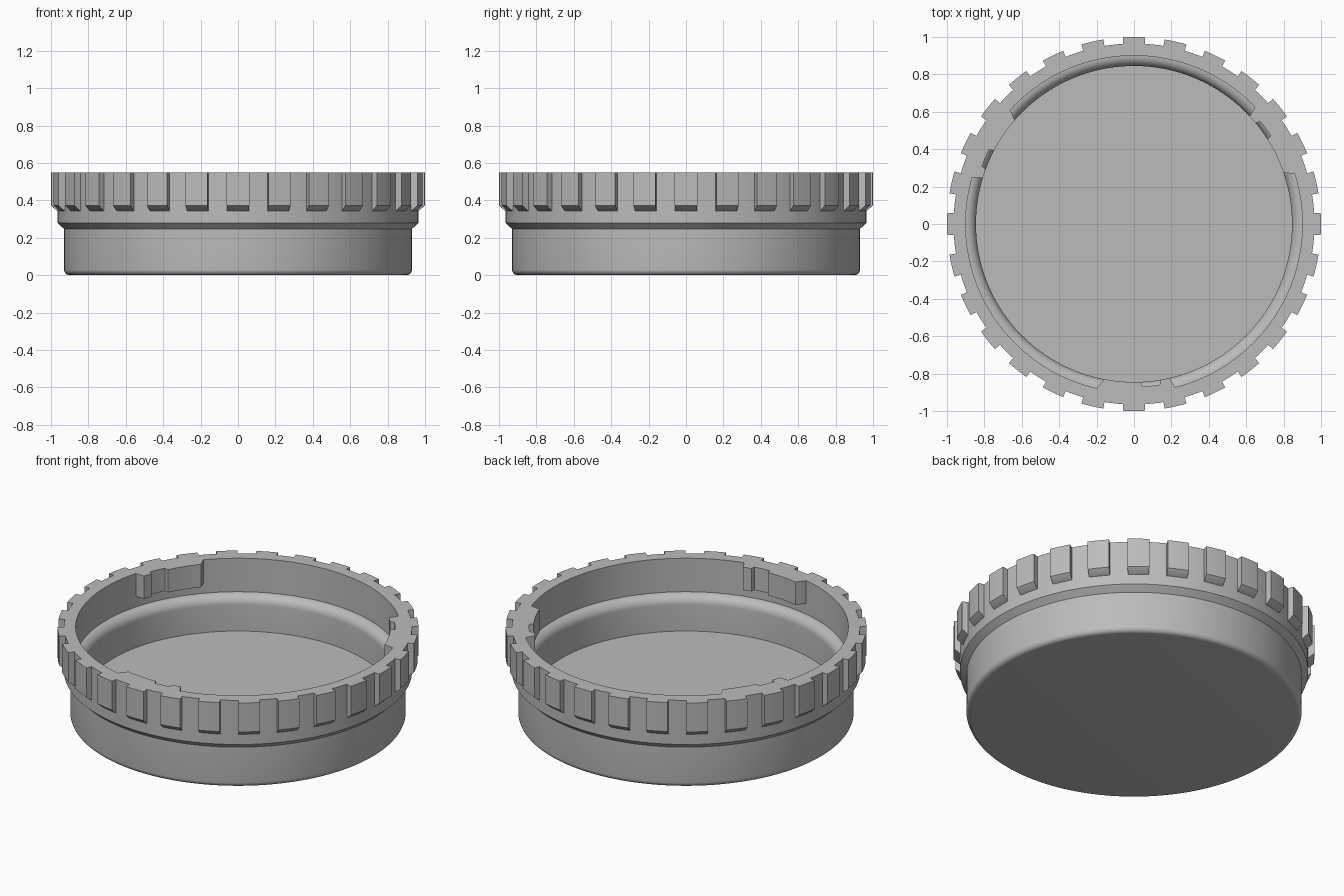
import bpy
import bmesh
from math import sin, cos, pi, radians

if "Cube" in bpy.data.objects:
    bpy.data.objects.remove(bpy.data.objects["Cube"], do_unlink=True)

GREY = (0.5, 0.5, 0.5, 1.0)
mat = bpy.data.materials.new("plain grey")
mat.use_nodes = True
mat.diffuse_color = GREY
mat.node_tree.nodes["Principled BSDF"].inputs["Base Color"].default_value = GREY

TOP = 0.55      # rim height
RIM = 0.965     # rim outer radius
BORE = 0.90     # upper inner radius
WALL = 0.845    # lower inner radius
RIBS = 28


def finish(bm, name):
    bmesh.ops.remove_doubles(bm, verts=bm.verts, dist=1e-5)
    bmesh.ops.recalc_face_normals(bm, faces=bm.faces)
    mesh = bpy.data.meshes.new(name)
    bm.to_mesh(mesh)
    bm.free()
    mesh.materials.append(mat)
    ob = bpy.data.objects.new(name, mesh)
    bpy.context.collection.objects.link(ob)
    bpy.ops.object.select_all(action='DESELECT')
    ob.select_set(True)
    bpy.context.view_layer.objects.active = ob
    bpy.ops.object.shade_smooth_by_angle(angle=radians(30))
    return ob


def fillet(r, z, rad, start, steps=6):
    """Quarter-circle profile points around centre (r, z)."""
    angles = [start + pi / 2 * i / steps for i in range(steps + 1)]
    return [(r + rad * cos(a), z + rad * sin(a)) for a in angles]


def lathe(name, profile, segments):
    bm = bmesh.new()
    verts = [bm.verts.new((r, 0, z)) for r, z in profile]
    edges = [bm.edges.new(pair) for pair in zip(verts, verts[1:])]
    bmesh.ops.spin(bm, geom=verts + edges, cent=(0, 0, 0), axis=(0, 0, 1),
                   angle=2 * pi, steps=segments, use_merge=True)
    return finish(bm, name)


def sweep(name, sections):
    """Capped sweep through (angle in degrees, [(r, z), ...]) sections."""
    bm = bmesh.new()
    rings = []
    for deg, section in sections:
        a = radians(deg)
        rings.append([bm.verts.new((r * cos(a), r * sin(a), z)) for r, z in section])
    n = len(rings[0])
    for p, q in zip(rings, rings[1:]):
        for i in range(n):
            j = (i + 1) % n
            bm.faces.new((p[i], p[j], q[j], q[i]))
    bm.faces.new(rings[0])
    bm.faces.new(rings[-1])
    return finish(bm, name)


# Cup body: rounded base, flared collar, open rim, inner ledge and floor
body = [(0, 0)]
body += fillet(0.90, 0.03, 0.03, -pi / 2)
body += [(0.93, 0.247), (RIM, 0.28), (RIM, TOP), (BORE, TOP), (BORE, 0.345)]
body += fillet(BORE, 0.29, BORE - WALL, pi / 2, 8)
body += [(WALL, 0.13), (0, 0.13)]
lathe("cup_body", body, RIBS * 6)

# Grip ribs with sloping lower ends
rib = [(RIM - 0.008, 0.34), (RIM, 0.342), (1.0, 0.373), (1.0, TOP), (RIM - 0.008, TOP)]
for k in range(RIBS):
    mid = 360 * k / RIBS
    sweep(f"grip_rib_{k + 1}", [(mid + 3.45 * t, rib) for t in (-1, -0.5, 0, 0.5, 1)])

# Locking lugs inside the rim, each with a small notch
outline = [(17.3, BORE), (19, WALL), (32.4, WALL), (32.8, 0.87),
           (39.2, 0.87), (39.6, WALL), (43, WALL), (44, BORE)]
stations = []
for (a, r), (b, s) in zip(outline, outline[1:]):
    steps = max(1, round((b - a) / 2))
    stations += [(a + (b - a) * i / steps, r + (s - r) * i / steps) for i in range(steps)]
stations.append(outline[-1])
for k in range(3):
    sweep(f"locking_lug_{k + 1}",
          [(a + 120 * k, [(r, 0.41), (BORE + 0.012, 0.41), (BORE + 0.012, TOP), (r, TOP)])
           for a, r in stations])
